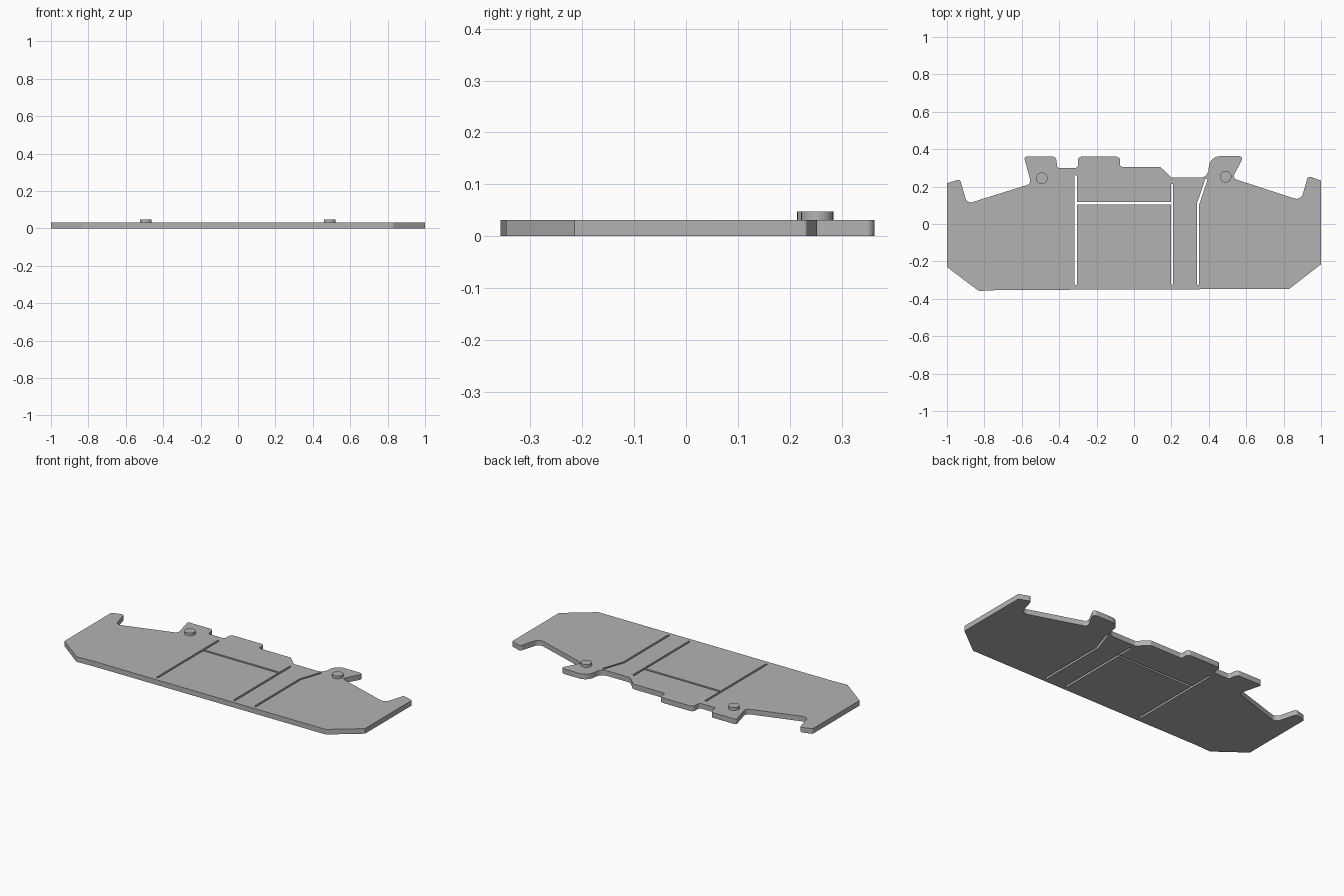
import bpy, bmesh, math
from mathutils import Vector

cube = bpy.data.objects.get("Cube")
if cube:
    bpy.data.objects.remove(cube, do_unlink=True)

THICK = 0.031
SLOT_R = 0.0065

grey = bpy.data.materials.new("plain grey")
grey.use_nodes = True
colour = (0.45, 0.45, 0.45, 1)
grey.diffuse_color = colour
grey.node_tree.nodes["Principled BSDF"].inputs["Base Color"].default_value = colour


def fillet(corners, steps=6):
    """Round each (x, y, radius) corner of a closed outline."""
    out = []
    for i, (x, y, r) in enumerate(corners):
        p = Vector((x, y))
        a = Vector(corners[i - 1][:2]) - p
        b = Vector(corners[(i + 1) % len(corners)][:2]) - p
        if r == 0:
            out.append(p)
            continue
        half = a.angle(b) / 2
        cut = min(r / math.tan(half), a.length * 0.49, b.length * 0.49)
        r = cut * math.tan(half)
        a.normalize()
        b.normalize()
        centre = p + (a + b).normalized() * (r / math.sin(half))
        start, end = p + a * cut - centre, p + b * cut - centre
        sweep = math.atan2(start.x * end.y - start.y * end.x, start.dot(end))
        for k in range(steps + 1):
            t = sweep * k / steps
            c, s = math.cos(t), math.sin(t)
            out.append(centre + Vector((start.x * c - start.y * s,
                                        start.x * s + start.y * c)))
    return out


def prism(name, outline, z0, z1):
    """Extrude a closed 2D outline between two heights."""
    bm = bmesh.new()
    face = bm.faces.new([bm.verts.new((p[0], p[1], z0)) for p in outline])
    top = bmesh.ops.extrude_face_region(bm, geom=[face])["geom"]
    for v in top:
        if isinstance(v, bmesh.types.BMVert):
            v.co.z = z1
    bmesh.ops.recalc_face_normals(bm, faces=bm.faces)
    mesh = bpy.data.meshes.new(name)
    bm.to_mesh(mesh)
    bm.free()
    mesh.materials.append(grey)
    obj = bpy.data.objects.new(name, mesh)
    bpy.context.collection.objects.link(obj)
    return obj


def capsule(a, b, r, steps=6):
    """Outline of a round-ended slot from a to b."""
    a, b = Vector(a), Vector(b)
    ang = math.atan2(b.y - a.y, b.x - a.x)
    pts = []
    for c, base in ((b, ang - math.pi / 2), (a, ang + math.pi / 2)):
        for k in range(steps + 1):
            t = base + math.pi * k / steps
            pts.append(c + Vector((math.cos(t), math.sin(t))) * r)
    return pts


def smooth(obj):
    bpy.ops.object.select_all(action='DESELECT')
    obj.select_set(True)
    bpy.context.view_layer.objects.active = obj
    bpy.ops.object.shade_smooth_by_angle(angle=math.radians(30))


# Plate outline, counter-clockwise from the front
plate = prism("base_plate", fillet([
    (-0.83, -0.358, 0.02), (-0.72, -0.353, 0), (0.83, -0.347, 0.01),
    (1, -0.215, 0), (1, 0.232, 0.005), (0.93, 0.257, 0.015),
    (0.893, 0.125, 0.035), (0.525, 0.245, 0.02), (0.588, 0.363, 0.015),
    (0.405, 0.363, 0.06), (0.395, 0.248, 0.045), (0.2, 0.248, 0.01),
    (0.14, 0.306, 0.01), (-0.075, 0.306, 0.012), (-0.075, 0.36, 0.02),
    (-0.3, 0.36, 0.02), (-0.3, 0.3, 0.015), (-0.41, 0.3, 0.012),
    (-0.417, 0.36, 0.02), (-0.588, 0.36, 0.01), (-0.55, 0.215, 0.025),
    (-0.893, 0.108, 0.03), (-0.93, 0.24, 0.015), (-1, 0.218, 0.005),
    (-1, -0.23, 0)]), 0, THICK)

# Slots cut right through the plate
slots = {
    "right_slot": ((-0.312, -0.32), (-0.312, 0.255)),
    "middle_slot": ((0.203, -0.32), (0.203, 0.208)),
    "cross_slot": ((-0.305, 0.11), (0.196, 0.11)),
    "left_slot": ((0.342, -0.32), (0.342, 0.105)),
    "left_slot_bend": ((0.342, 0.105), (0.386, 0.235)),
}
for name, (a, b) in slots.items():
    cutter = prism(name + "_cutter", capsule(a, b, SLOT_R), -0.05, 0.1)
    cutter.hide_render = True
    cutter.hide_set(True)
    cutter.display_type = 'WIRE'
    mod = plate.modifiers.new(name, 'BOOLEAN')
    mod.operation = 'DIFFERENCE'
    mod.solver = 'EXACT'
    mod.object = cutter

# Apply the cuts, then drop the cutters
bpy.context.view_layer.objects.active = plate
for mod in list(plate.modifiers):
    cutter = mod.object
    bpy.ops.object.modifier_apply(modifier=mod.name)
    bpy.data.objects.remove(cutter, do_unlink=True)
smooth(plate)

# Round locating pegs
for name, x, y in (("right_peg", -0.493, 0.245), ("left_peg", 0.49, 0.253)):
    circle = [(x + 0.031 * math.cos(math.tau * k / 24),
               y + 0.031 * math.sin(math.tau * k / 24)) for k in range(24)]
    smooth(prism(name, circle, THICK - 0.005, 0.048))
